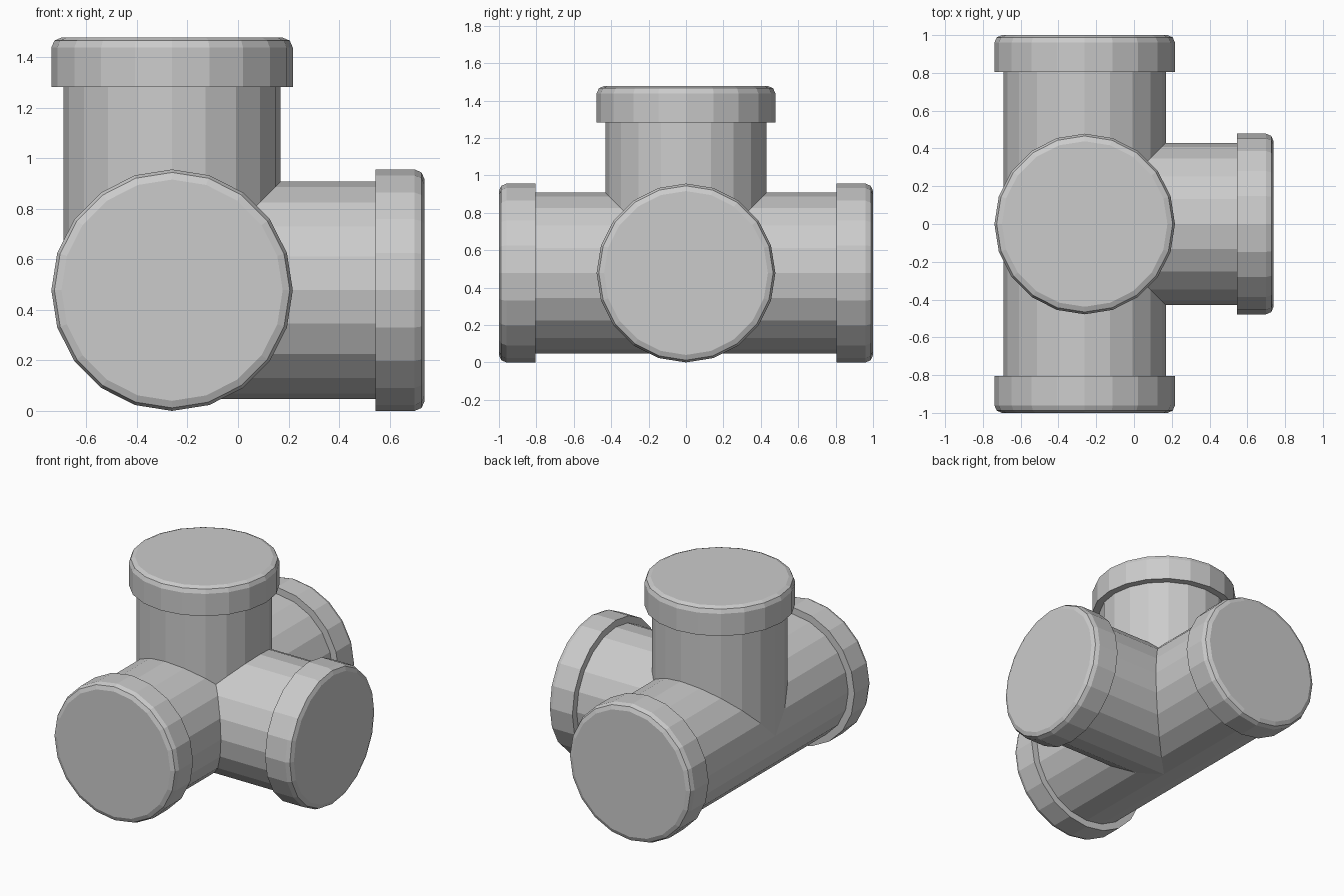
import bpy, bmesh, math
from mathutils import Vector

if "Cube" in bpy.data.objects:
    bpy.data.objects.remove(bpy.data.objects["Cube"])

SIDES, PIPE_R, COLLAR_R, REACH, COLLAR_AT = 20, 0.43, 0.478, 1.0, 0.805
CENTRE = Vector((-0.261, 0, COLLAR_R))
X, Y, Z = Vector((1, 0, 0)), Vector((0, 1, 0)), Vector((0, 0, 1))
ARMS = {"front": -Y, "back": Y, "right": X, "top": Z}


def ring(bm, axis, radius, dist):
    """Polygon ring around an arm's axis, with corners on the main axes."""
    u = Z if abs(axis.z) < 0.5 else X
    v = axis.cross(u)
    return [bm.verts.new(axis * dist + radius * (u * math.cos(a) + v * math.sin(a)))
            for a in (2 * math.pi * i / SIDES for i in range(SIDES))]


def skin(bm, axis, profile):
    """Join successive rings with quads and return the rings."""
    rings = [ring(bm, axis, r, d) for r, d in profile]
    for a, b in zip(rings, rings[1:]):
        for i in range(SIDES):
            j = (i + 1) % SIDES
            bm.faces.new((a[i], a[j], b[j], b[i]))
    return rings


def finish(bm, name):
    mesh = bpy.data.meshes.new(name)
    bm.to_mesh(mesh)
    bm.free()
    obj = bpy.data.objects.new(name, mesh)
    obj.location = CENTRE
    bpy.context.collection.objects.link(obj)


# Four-way pipe body: each arm is mitred against its perpendicular neighbours
body = bmesh.new()
for axis in ARMS.values():
    arm = bmesh.new()
    skin(arm, axis, [(PIPE_R, 0), (PIPE_R, COLLAR_AT)])
    for other in ARMS.values():
        if abs(axis.dot(other)) < 0.5:
            bmesh.ops.bisect_plane(arm, geom=arm.verts[:] + arm.edges[:] + arm.faces[:],
                                   dist=1e-5, plane_co=(0, 0, 0),
                                   plane_no=axis - other, clear_inner=True)
    temp = bpy.data.meshes.new("arm")
    arm.to_mesh(temp)
    arm.free()
    body.from_mesh(temp)
    bpy.data.meshes.remove(temp)
bmesh.ops.remove_doubles(body, verts=body.verts[:], dist=1e-4)
bmesh.ops.dissolve_limit(body, angle_limit=0.01, verts=body.verts[:], edges=body.edges[:])
finish(body, "pipe_body")

# Capped collars with a rounded outer rim
for name, axis in ARMS.items():
    bm = bmesh.new()
    rings = skin(bm, axis, [(PIPE_R, COLLAR_AT), (COLLAR_R, COLLAR_AT),
                            (COLLAR_R, REACH - 0.04), (COLLAR_R - 0.012, REACH - 0.012),
                            (COLLAR_R - 0.04, REACH)])
    bm.faces.new(rings[-1])
    finish(bm, name + "_collar")
